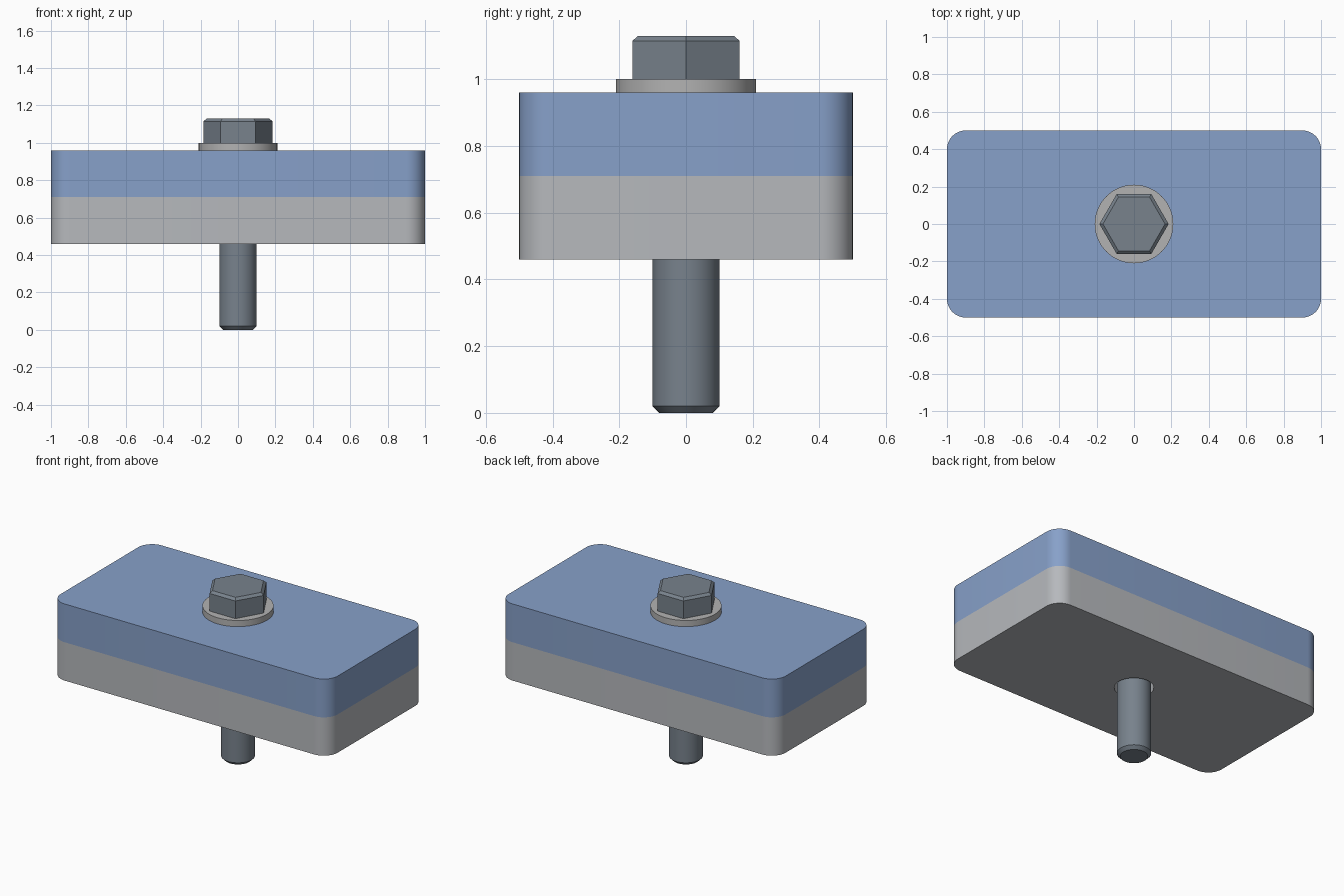
import bpy, bmesh, math

if "Cube" in bpy.data.objects:
    bpy.data.objects.remove(bpy.data.objects["Cube"])


def material(name, srgb):
    m = bpy.data.materials.new(name)
    m.diffuse_color = [((c + 0.055) / 1.055) ** 2.4 for c in srgb] + [1.0]
    m.use_nodes = True
    m.node_tree.nodes["Principled BSDF"].inputs["Base Color"].default_value = m.diffuse_color
    return m


BLUE = material("blue_plate", (0.53, 0.63, 0.79))
GREY = material("light_grey", (0.715, 0.725, 0.74))
WASHER = material("washer_grey", (0.70, 0.70, 0.70))
STEEL = material("dark_steel", (0.47, 0.51, 0.55))


def make_object(name, bm, mat):
    bmesh.ops.recalc_face_normals(bm, faces=bm.faces)
    me = bpy.data.meshes.new(name)
    bm.to_mesh(me)
    bm.free()
    ob = bpy.data.objects.new(name, me)
    bpy.context.collection.objects.link(ob)
    if mat:
        me.materials.append(mat)
    return ob


def activate(ob):
    bpy.ops.object.select_all(action='DESELECT')
    ob.select_set(True)
    bpy.context.view_layer.objects.active = ob


def smooth(ob):
    activate(ob)
    bpy.ops.object.shade_smooth_by_angle(angle=math.radians(25))


def lathe(name, profile, sides, mat, closed=False):
    """Rings of (radius, z) joined by quads; capped, or closed into a tube."""
    bm = bmesh.new()
    rings = [[bm.verts.new((r * math.cos(math.tau * i / sides),
                            r * math.sin(math.tau * i / sides), z))
              for i in range(sides)] for r, z in profile]
    pairs = list(zip(rings, rings[1:]))
    if closed:
        pairs.append((rings[-1], rings[0]))
    else:
        bm.faces.new(rings[0])
        bm.faces.new(rings[-1])
    for a, b in pairs:
        for i in range(sides):
            j = (i + 1) % sides
            bm.faces.new((a[i], a[j], b[j], b[i]))
    return make_object(name, bm, mat)


def plate(name, z0, z1, mat, corner=0.1, steps=12):
    """Rounded rectangular plate with a clearance hole."""
    bm = bmesh.new()
    verts = []
    for k, (sx, sy) in enumerate(((1, 1), (-1, 1), (-1, -1), (1, -1))):
        for i in range(steps + 1):
            a = math.pi / 2 * (k + i / steps)
            verts.append(bm.verts.new((sx * (1 - corner) + corner * math.cos(a),
                                       sy * (0.5 - corner) + corner * math.sin(a), z0)))
    face = bm.faces.new(verts)
    top = bmesh.ops.extrude_face_region(bm, geom=[face], use_keep_orig=True)
    bmesh.ops.translate(bm, vec=(0, 0, z1 - z0),
                        verts=[v for v in top["geom"] if isinstance(v, bmesh.types.BMVert)])
    ob = make_object(name, bm, mat)
    cutter = lathe("hole_cutter", [(0.115, z0 - 0.1), (0.115, z1 + 0.1)], 64, None)
    cutter.hide_render = True
    mod = ob.modifiers.new("hole", 'BOOLEAN')
    mod.operation, mod.solver, mod.object = 'DIFFERENCE', 'EXACT', cutter
    activate(ob)
    bpy.ops.object.modifier_apply(modifier=mod.name)
    bpy.data.objects.remove(cutter)
    smooth(ob)


# Two stacked plates
plate("lower_plate", 0.46, 0.71, GREY)
plate("upper_plate", 0.71, 0.96, BLUE)

# Washer
smooth(lathe("washer", [(0.115, 0.96), (0.21, 0.96), (0.21, 1.0), (0.115, 1.0)],
             64, WASHER, closed=True))

# Bolt: chamfered shank and hexagonal head
smooth(lathe("bolt_shank", [(0.08, 0.0), (0.1, 0.02), (0.1, 1.0)], 64, STEEL))
lathe("bolt_head", [(0.185, 1.0), (0.185, 1.115), (0.166, 1.13)], 6, STEEL)
